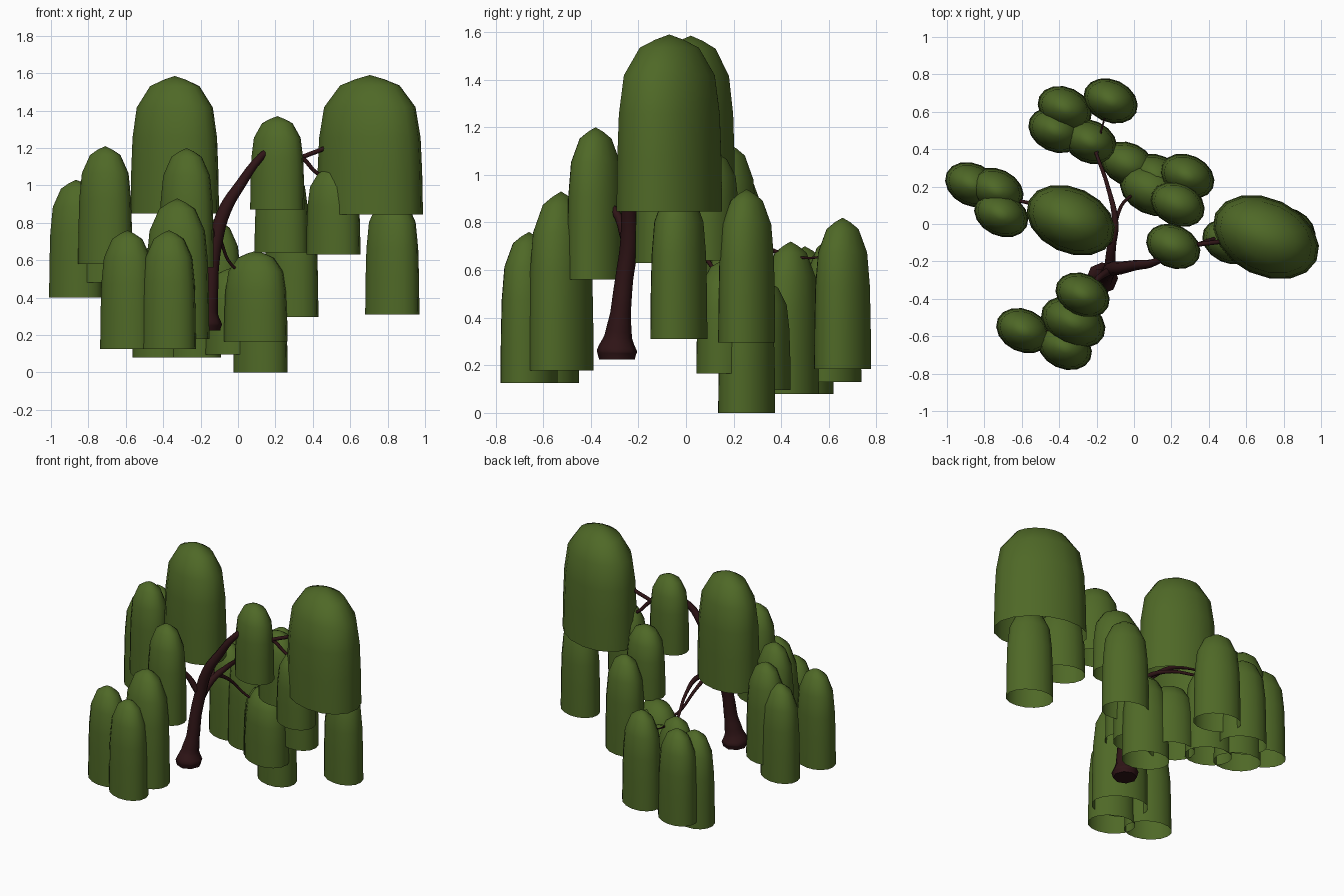
import bpy, bmesh, math
from mathutils import Matrix


def material(name, rgb):
    m = bpy.data.materials.new(name)
    m.diffuse_color = (*rgb, 1)
    return m


LEAF = material("leaf green", (0.078, 0.14, 0.02))
BARK = material("dark bark", (0.028, 0.007, 0.008))

SIDES = 16
TURN = math.radians(-25)
# hanging canopy profile: radius factor, height factor
PROFILE = [(1.0, 0.0), (0.985, 0.3), (0.955, 0.55), (0.86, 0.77), (0.56, 0.925), (0.27, 0.97)]


def clump(i, x, y, ex, ey, z0, z1):
    """Open-bottomed drooping leaf curtain with an oval plan and pointed dome."""
    bm = bmesh.new()
    a, b = ex * 1.05, ey * 0.92
    rings = []
    for r, h in PROFILE:
        rings.append([bm.verts.new((a * r * math.cos(2 * math.pi * k / SIDES),
                                    b * r * math.sin(2 * math.pi * k / SIDES),
                                    z0 + h * (z1 - z0))) for k in range(SIDES)])
    for lo, hi in zip(rings, rings[1:]):
        for k in range(SIDES):
            n = (k + 1) % SIDES
            bm.faces.new((lo[k], lo[n], hi[n], hi[k]))
    tip = bm.verts.new((0, 0, z1))
    for k in range(SIDES):
        bm.faces.new((rings[-1][k], rings[-1][(k + 1) % SIDES], tip))
    bm.transform(Matrix.Translation((x, y, 0)) @ Matrix.Rotation(TURN, 4, 'Z'))
    for f in bm.faces:
        f.smooth = True
    me = bpy.data.meshes.new("leaf_curtain")
    bm.to_mesh(me)
    bm.free()
    me.materials.append(LEAF)
    ob = bpy.data.objects.new(f"leaf_curtain_{i:02d}", me)
    bpy.context.collection.objects.link(ob)


def branch(name, pts, res=4):
    """Tapered smooth tube through (x, y, z, radius) points, converted to mesh."""
    cu = bpy.data.curves.new(name, 'CURVE')
    cu.dimensions = '3D'
    cu.bevel_depth = 1.0
    cu.bevel_resolution = 2
    cu.resolution_u = res
    cu.use_fill_caps = True
    sp = cu.splines.new('BEZIER')
    sp.bezier_points.add(len(pts) - 1)
    for p, (x, y, z, r) in zip(sp.bezier_points, pts):
        p.co = (x, y, z)
        p.radius = r
        p.handle_left_type = p.handle_right_type = 'AUTO'
    tmp = bpy.data.objects.new(name + "_curve", cu)
    bpy.context.collection.objects.link(tmp)
    dg = bpy.context.evaluated_depsgraph_get()
    me = bpy.data.meshes.new_from_object(tmp.evaluated_get(dg))
    bpy.data.objects.remove(tmp)
    me.materials.clear()
    me.materials.append(BARK)
    for f in me.polygons:
        f.use_smooth = True
    ob = bpy.data.objects.new(name, me)
    bpy.context.collection.objects.link(ob)


# Two broad crowns
clump(1, 0.705, -0.07, 0.285, 0.225, 0.845, 1.59)
clump(2, -0.338, 0.02, 0.237, 0.19, 0.85, 1.585)

# Narrow curtains: x, y, bottom, top
S = [
    (0.825, -0.03, 0.31, 0.95), (0.51, -0.095, 0.63, 1.10), (0.21, -0.12, 0.87, 1.37),
    (-0.865, 0.21, 0.40, 1.03), (-0.735, 0.18, 0.48, 1.13), (-0.71, 0.05, 0.58, 1.21),
    (-0.275, -0.38, 0.56, 1.20), (-0.37, -0.66, 0.125, 0.76), (-0.592, -0.57, 0.125, 0.76),
    (-0.125, 0.658, 0.185, 0.82), (-0.37, 0.617, 0.13, 0.74), (-0.42, 0.50, 0.08, 0.70),
    (-0.235, 0.44, 0.08, 0.72), (-0.033, 0.32, 0.095, 0.56), (0.12, 0.255, 0.0, 0.60),
    (0.285, 0.255, 0.295, 0.94), (0.233, 0.105, 0.64, 1.10),
]
for n, (x, y, z0, z1) in enumerate(S):
    clump(n + 3, x, y, 0.144, 0.124, z0, z1)
# Two slightly wider curtains
clump(20, -0.325, -0.525, 0.172, 0.14, 0.178, 0.93)
clump(21, 0.095, 0.18, 0.17, 0.14, 0.165, 0.65)

# Trunk with flared foot, leaning into the main limb
branch("trunk", [(-0.17, -0.29, 0.225, 0.075), (-0.17, -0.29, 0.26, 0.085), (-0.165, -0.285, 0.32, 0.058),
                 (-0.15, -0.275, 0.42, 0.043), (-0.14, -0.26, 0.56, 0.038), (-0.12, -0.24, 0.70, 0.038),
                 (-0.07, -0.235, 0.87, 0.035), (0.01, -0.22, 1.0, 0.028), (0.12, -0.2, 1.15, 0.02),
                 (0.21, -0.13, 1.22, 0.016)])
# Limbs reaching the crowns
branch("right_limb", [(0.2, -0.13, 1.21, 0.016), (0.34, -0.11, 1.15, 0.012), (0.43, -0.08, 1.06, 0.01),
                      (0.53, -0.08, 1.03, 0.007)])
branch("right_upper_limb", [(0.34, -0.11, 1.15, 0.012), (0.5, -0.09, 1.22, 0.012), (0.7, -0.07, 1.4, 0.01)])
branch("back_limb", [(-0.13, -0.24, 0.66, 0.03), (-0.12, -0.12, 0.75, 0.024), (-0.10, 0.0, 0.79, 0.017),
                     (-0.14, 0.2, 0.76, 0.011), (-0.2, 0.37, 0.68, 0.009), (-0.24, 0.48, 0.64, 0.006)])
branch("back_twig", [(-0.2, 0.37, 0.68, 0.007), (-0.17, 0.52, 0.65, 0.005), (-0.13, 0.64, 0.68, 0.004)])
branch("middle_limb", [(-0.11, -0.06, 0.77, 0.014), (-0.09, 0.04, 0.70, 0.01), (-0.03, 0.14, 0.57, 0.008),
                       (0.06, 0.18, 0.52, 0.006)])
branch("left_limb", [(-0.12, -0.1, 0.76, 0.018), (-0.22, -0.02, 0.88, 0.016), (-0.36, 0.03, 0.95, 0.014),
                     (-0.55, 0.11, 0.92, 0.01), (-0.72, 0.14, 0.85, 0.007), (-0.86, 0.2, 0.83, 0.005)])
branch("front_limb", [(-0.13, -0.25, 0.72, 0.022), (-0.2, -0.3, 0.85, 0.016), (-0.28, -0.4, 0.92, 0.012),
                      (-0.33, -0.52, 0.75, 0.009), (-0.45, -0.57, 0.58, 0.006), (-0.6, -0.57, 0.53, 0.005)])
